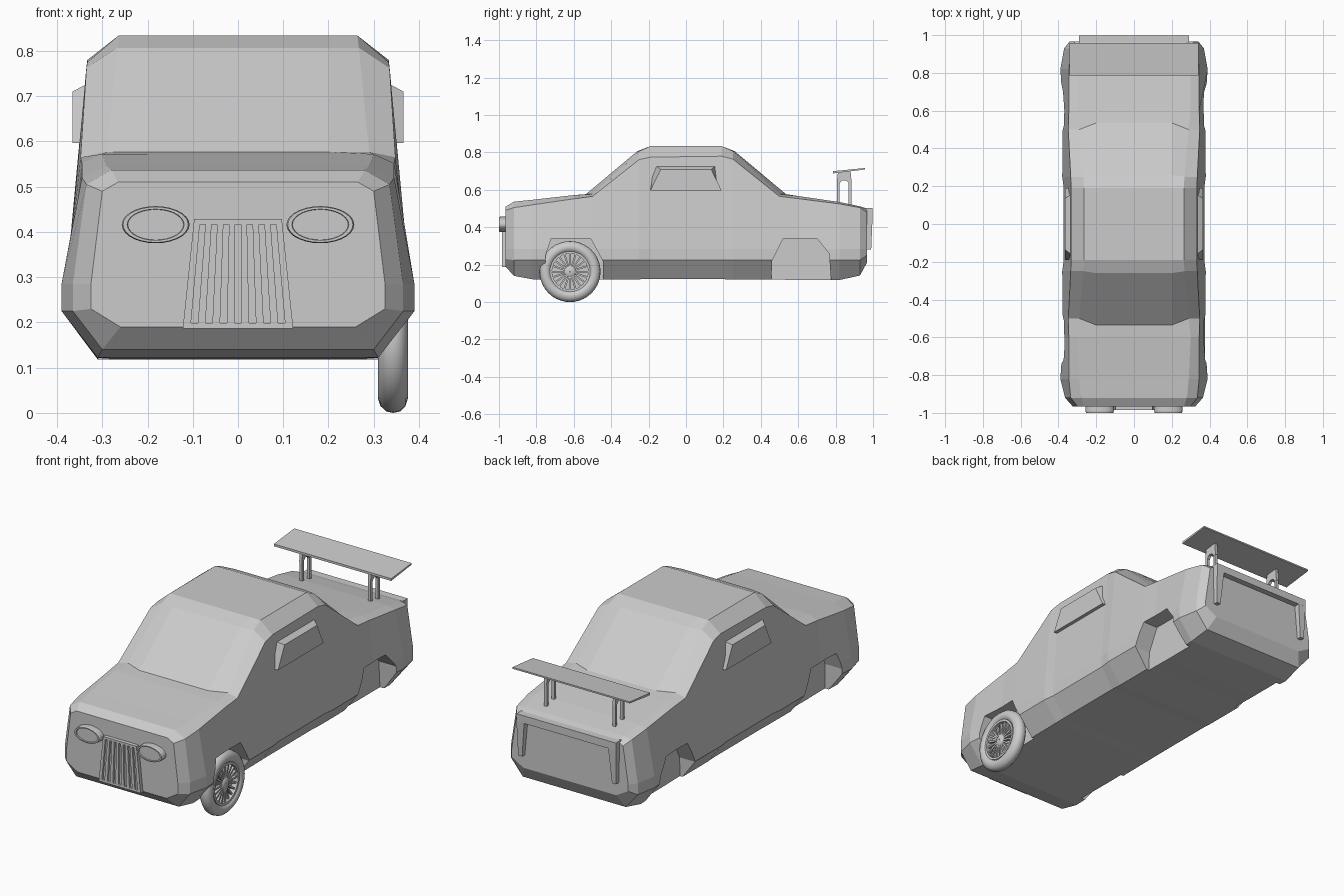
import bpy, bmesh, math
from mathutils import Matrix, Vector

if "Cube" in bpy.data.objects:
    bpy.data.objects.remove(bpy.data.objects["Cube"])

paint = bpy.data.materials.new("light_grey")
paint.diffuse_color = (0.6, 0.6, 0.6, 1)
paint.use_nodes = True
paint.node_tree.nodes["Principled BSDF"].inputs["Base Color"].default_value = paint.diffuse_color


def finish(name, bm):
    bmesh.ops.recalc_face_normals(bm, faces=bm.faces)
    me = bpy.data.meshes.new(name)
    bm.to_mesh(me)
    bm.free()
    me.materials.append(paint)
    ob = bpy.data.objects.new(name, me)
    bpy.context.collection.objects.link(ob)
    return ob


def loft(bm, rings, closed=False):
    """Skin a list of equal closed rings; cap the ends unless closed."""
    vs = [[bm.verts.new(p) for p in r] for r in rings]
    n = len(vs[0])
    pairs = list(zip(vs, vs[1:])) + ([(vs[-1], vs[0])] if closed else [])
    for a, b in pairs:
        for i in range(n):
            j = (i + 1) % n
            bm.faces.new((a[i], a[j], b[j], b[i]))
    if not closed:
        bm.faces.new(vs[0])
        bm.faces.new(vs[-1][::-1])


def box(bm, x0, x1, y0, y1, z0, z1):
    loft(bm, [[(x0, y0, z), (x1, y0, z), (x1, y1, z), (x0, y1, z)] for z in (z0, z1)])


# Body shell: y, floor x, floor z, flank x, shoulder x, shoulder z, top x, top z, bow
stations = [
    (-.965, .26, .19, .325, .30, .49, .265, .51, 0),
    (-.92, .30, .14, .365, .335, .505, .28, .537, 0),
    (-.82, .31, .122, .39, .345, .52, .29, .547, 0),
    (-.60, .30, .12, .375, .345, .552, .30, .572, 0),
    (-.50, .30, .12, .378, .348, .565, .29, .577, -.035),
    (-.25, .30, .122, .38, .335, .762, .267, .807, -.01),
    (-.19, .30, .123, .372, .333, .775, .264, .834, 0),
    (.19, .30, .123, .372, .333, .78, .264, .834, 0),
    (.25, .30, .12, .38, .335, .765, .267, .807, .01),
    (.50, .30, .12, .378, .348, .565, .29, .577, .035),
    (.60, .30, .118, .375, .345, .553, .30, .567, 0),
    (.82, .31, .118, .39, .345, .525, .30, .535, 0),
    (.93, .30, .142, .37, .335, .505, .29, .512, 0),
    (.967, .27, .21, .34, .31, .48, .275, .50, 0)]
rings = []
for y, xb, zb, wl, xs, zs, xt, zt, bow in stations:
    half = [(xb, y, zb), (wl, y, max(.225, zb + .04)), (wl, y, .285),
            (xs, y, zs), (xt, y, zt), (.2, y + bow, zt)]
    rings.append(half + [(-x, b, c) for x, b, c in reversed(half)])
bm = bmesh.new()
loft(bm, rings)
body = finish("body_shell", bm)

# Wheel arches cut from both flanks
front_arch = [(-.75, .05), (-.75, .25), (-.72, .34), (-.51, .34), (-.445, .22), (-.44, .05)]
rear_arch = [(.455, .05), (.46, .22), (.52, .34), (.70, .34), (.765, .26), (.78, .05)]
bm = bmesh.new()
for side in (1, -1):
    for arch in (front_arch, rear_arch):
        loft(bm, [[(side * x, y, z) for y, z in arch] for x in (.285, .5)])
cutter = finish("arch_cutter", bm)
cutter.hide_render = True
mod = body.modifiers.new("arches", 'BOOLEAN')
mod.operation = 'DIFFERENCE'
mod.solver = 'EXACT'
mod.object = cutter
bpy.context.view_layer.objects.active = body
body.select_set(True)
bpy.ops.object.modifier_apply(modifier="arches")
bpy.data.objects.remove(cutter)

# Raised window hoods on the doors
bm = bmesh.new()
for s in (1, -1):
    loft(bm, [[(s * .32, -.19, .597), (s * .32, .19, .597), (s * .32, .165, .735), (s * .32, -.17, .735)],
              [(s * .366, -.19, .597), (s * .366, .19, .597), (s * .366, .135, .71), (s * .366, -.135, .71)]])
finish("side_window_hoods", bm)

# Headlights: rim with a slightly recessed lens
bm = bmesh.new()
N = 28
for cx in (-.182, .182):
    prof = [(1, -.95), (1, -.99), (.96, -1.0), (.84, -1.0), (.82, -.994)]
    loft(bm, [[(cx + .075 * k * math.cos(2 * math.pi * i / N), y,
                .416 + .041 * k * math.sin(2 * math.pi * i / N)) for i in range(N)] for k, y in prof])
finish("headlights", bm)

# Grille: trapezoid frame with splayed bars over a back plate
bm = bmesh.new()


def gx(t, z):
    """x at fraction t of the half width, at height z."""
    return t * (.097 + (.428 - z) / .241 * .025)


def grille_piece(t0, t1, z0, z1, y):
    loft(bm, [[(gx(t0, z0), b, z0), (gx(t1, z0), b, z0), (gx(t1, z1), b, z1), (gx(t0, z1), b, z1)]
              for b in (y, -.955)])


grille_piece(-1, 1, .187, .428, -.974)
grille_piece(-1, 1, .187, .199, -.985)
grille_piece(-1, 1, .416, .428, -.985)
for i in range(8):
    c = -.93 + i * 1.86 / 7
    grille_piece(c - .07, c + .07, .199, .416, -.985)
finish("grille", bm)

# Rear light surround: top bar with tapering legs
bm = bmesh.new()
box(bm, -.29, .29, .94, .998, .462, .502)
for s in (1, -1):
    loft(bm, [[(s * .245, .94, .465), (s * .29, .94, .465), (s * .29, .998, .465), (s * .245, .998, .465)],
              [(s * .262, .94, .28), (s * .285, .94, .28), (s * .285, .99, .28), (s * .262, .99, .28)]])
finish("rear_light_surround", bm)

# Rear wing
bm = bmesh.new()
loft(bm, [[(x, .787, .688), (x, .957, .709), (x, .957, .717), (x, .787, .7)] for x in (-.342, .342)])
finish("wing_blade", bm)

# Wing stands: two thin posts joined by an arched bridge
bm = bmesh.new()
for cx in (-.2, .2):
    x0, x1 = cx - .008, cx + .008
    box(bm, x0, x1, .808, .822, .51, .65)
    box(bm, x0, x1, .87, .884, .505, .65)
    bridge = [(.806, .635), (.822, .635), (.834, .65), (.858, .65), (.87, .635),
              (.886, .635), (.88, .7), (.812, .692)]
    loft(bm, [[(x, y, z) for y, z in bridge] for x in (x0, x1)])
finish("wing_stands", bm)

# Single front wheel
C = Vector((0, -.62, .163))


def lathe(name, prof, n=40):
    bm = bmesh.new()
    loft(bm, [[C + Vector((x, r * math.cos(2 * math.pi * i / n), r * math.sin(2 * math.pi * i / n)))
               for x, r in prof] for i in range(n)], closed=True)
    return finish(name, bm)


tyre = lathe("tyre", [(.326, .105), (.314, .115), (.309, .13), (.315, .148), (.328, .16), (.343, .163),
                      (.358, .16), (.37, .148), (.376, .13), (.371, .115), (.36, .105)])
rim = lathe("rim", [(.33, .108), (.33, .096), (.368, .096), (.368, .108)])
hub = lathe("hub", [(.33, .002), (.33, .03), (.36, .03), (.366, .022), (.366, .002)], 20)
back = lathe("wheel_back", [(.33, .002), (.33, .106), (.338, .106), (.338, .002)])
for ob in (tyre, rim, hub, back):
    bpy.ops.object.select_all(action='DESELECT')
    ob.select_set(True)
    bpy.context.view_layer.objects.active = ob
    bpy.ops.object.shade_smooth_by_angle(angle=math.radians(40))

# Wheel spokes
bm = bmesh.new()
for i in range(20):
    start = len(bm.verts)
    box(bm, .346, .36, -.0045, .0045, .025, .1)
    bm.verts.ensure_lookup_table()
    bmesh.ops.transform(bm, verts=bm.verts[start:],
                        matrix=Matrix.Translation(C) @ Matrix.Rotation(2 * math.pi * i / 20, 4, 'X'))
finish("spokes", bm)
